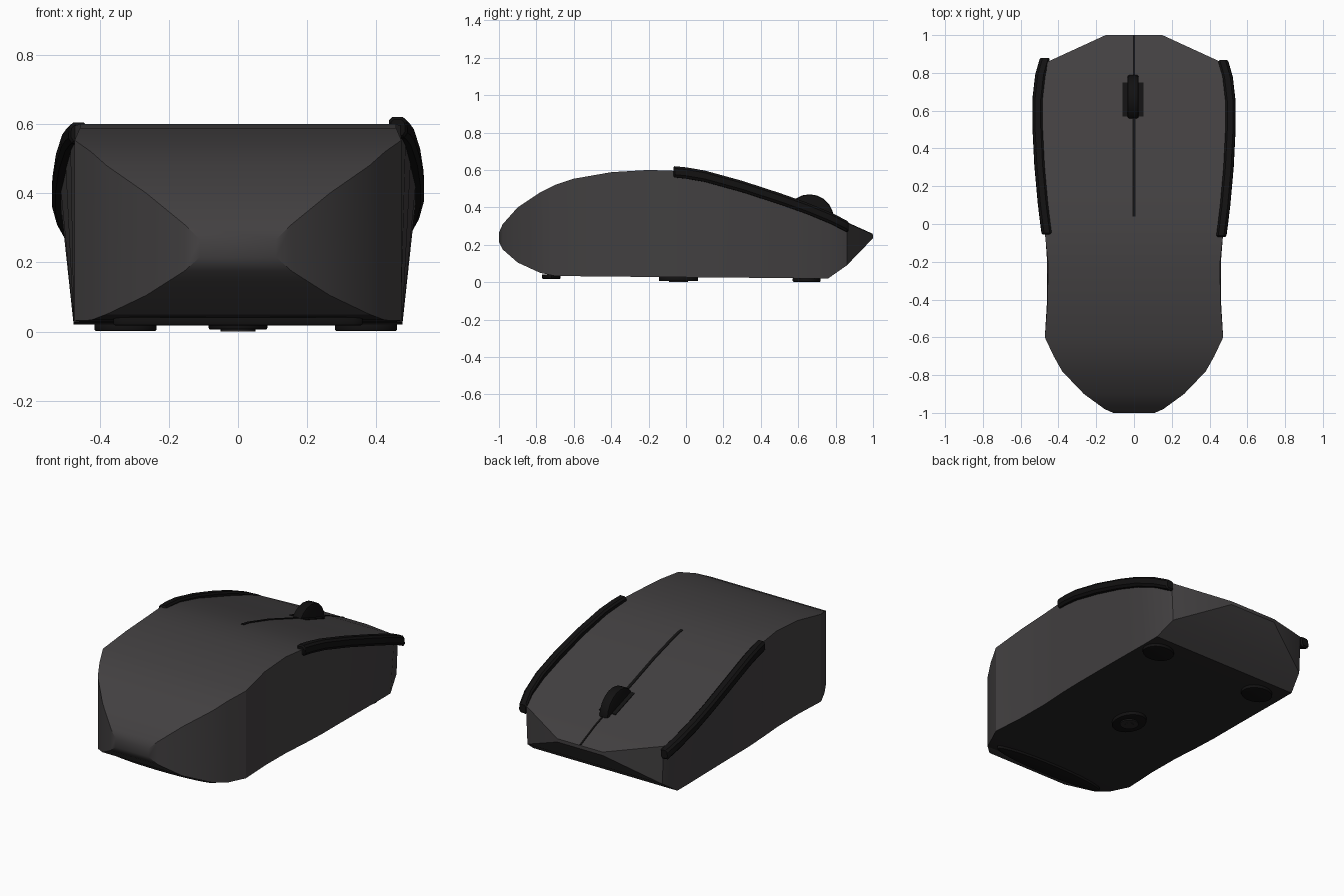
import bpy, bmesh, math
from mathutils import Matrix

if "Cube" in bpy.data.objects:
    bpy.data.objects.remove(bpy.data.objects["Cube"])


def material(name, c):
    m = bpy.data.materials.new(name)
    m.diffuse_color = (c, c * 0.93, c * 0.96, 1)
    m.use_nodes = True
    m.node_tree.nodes["Principled BSDF"].inputs["Base Color"].default_value = m.diffuse_color
    return m


SHELL = material("charcoal", 0.055)
BASE = material("dark_base", 0.02)
BLACK = material("black", 0.006)


def finish(name, bm, mat, angle=28):
    bmesh.ops.recalc_face_normals(bm, faces=bm.faces)
    me = bpy.data.meshes.new(name)
    bm.to_mesh(me)
    bm.free()
    ob = bpy.data.objects.new(name, me)
    bpy.context.collection.objects.link(ob)
    me.materials.append(mat)
    bpy.ops.object.select_all(action='DESELECT')
    ob.select_set(True)
    bpy.context.view_layer.objects.active = ob
    bpy.ops.object.shade_smooth_by_angle(angle=math.radians(angle))
    return ob


def loft(name, rings, mat):
    bm = bmesh.new()
    loops = [[bm.verts.new(p) for p in r] for r in rings]
    n = len(loops[0])
    for a, b in zip(loops, loops[1:]):
        for i in range(n):
            bm.faces.new((a[i], a[(i + 1) % n], b[(i + 1) % n], b[i]))
    bm.faces.new(loops[0])
    bm.faces.new(loops[-1])
    return finish(name, bm, mat)


def disc(name, loc, rx, ry, depth, mat, rot=None, bevel=0.0, sides=32):
    bm = bmesh.new()
    bmesh.ops.create_cone(bm, cap_ends=True, segments=sides, radius1=1, radius2=1,
                          depth=depth, matrix=Matrix.Diagonal((rx, ry, 1, 1)))
    if bevel:
        rim = [e for e in bm.edges if abs(e.verts[0].co.z - e.verts[1].co.z) < 1e-5]
        bmesh.ops.bevel(bm, geom=rim, offset=bevel, segments=2, affect='EDGES', profile=0.5)
    bm.transform(Matrix.Translation(loc) @ (rot or Matrix.Identity(4)))
    return finish(name, bm, mat)


# Shell stations: y, half width at base, half width at top, z base, z top
STATIONS = [
    (-1.0, .11, .11, .215, .265), (-.98, .155, .155, .175, .31), (-.9, .265, .265, .105, .40),
    (-.78, .38, .38, .05, .48), (-.7, .425, .425, .033, .52), (-.6, .472, .472, .032, .553),
    (-.4, .46, .457, .03, .588), (-.2, .46, .456, .028, .6), (-.05, .47, .472, .027, .595),
    (.1, .475, .485, .025, .568), (.3, .475, .5, .024, .51), (.5, .475, .515, .022, .44),
    (.65, .475, .515, .02, .39), (.76, .475, .5, .02, .353), (.86, .445, .455, .09, .318),
    (1.0, .15, .15, .235, .255)]


def top_z(y):
    for a, b in zip(STATIONS, STATIONS[1:]):
        if y <= b[0]:
            return a[4] + (b[4] - a[4]) * (y - a[0]) / (b[0] - a[0])
    return STATIONS[-1][4]


# Shell with a darker underside
shell = loft("shell", [[(-b, y, z0), (b, y, z0), (t, y, z1), (-t, y, z1)]
                       for y, b, t, z0, z1 in STATIONS], SHELL)
shell.data.materials.append(BASE)
for f in shell.data.polygons:
    if f.normal.z < -0.95:
        f.material_index = 1

# Grip strips along both upper edges
PATH = [(-.06, .462, .588), (.0, .47, .582), (.1, .482, .565), (.3, .5, .51), (.5, .51, .445),
        (.65, .51, .392), (.78, .495, .338), (.86, .472, .297)]
SECTION = [(-.026, -.02), (-.016, -.032), (.018, -.03), (.028, -.015),
           (.026, .018), (.014, .03), (-.016, .03), (-.026, .02)]
for side, name, dy, dz in ((1, "right_grip_strip", 0, .002), (-1, "left_grip_strip", .012, -.014)):
    path = ([(PATH[0][0] - .008,) + PATH[0][1:] + (.75,)] + [p + (1,) for p in PATH]
            + [(PATH[-1][0] + .008,) + PATH[-1][1:] + (.75,)])
    loft(name, [[(side * (x + k * dx), y + dy, z + dz + k * h) for dx, h in SECTION]
                for y, x, z, k in path], BLACK)

# Seam between the two buttons, in front of and behind the wheel
for name, y0, y1, w in (("rear_button_seam", .04, .56, .009), ("front_button_seam", .74, .998, .005)):
    ys = sorted([y0, y1] + [s[0] for s in STATIONS if y0 < s[0] < y1])
    loft(name, [[(-w, y, top_z(y) - .01), (w, y, top_z(y) - .01),
                 (w, y, top_z(y) + .003), (-w, y, top_z(y) + .003)] for y in ys], BLACK)

# Scroll wheel and its well
across = Matrix.Rotation(math.pi / 2, 4, 'Y')
disc("scroll_wheel", (-.005, .66, .34), .13, .13, .06, BLACK, across, .012, 20)
loft("wheel_well", [[(-.06, y, top_z(y) - .03), (.05, y, top_z(y) - .03),
                     (.05, y, top_z(y) + .004), (-.06, y, top_z(y) + .004)]
                    for y in (.57, .65, .75)], BLACK)

# Feet and sensor ring underneath
disc("left_front_foot", (-.325, .645, .013), .09, .075, .022, BLACK, bevel=.005)
disc("right_front_foot", (.37, .645, .013), .09, .075, .022, BLACK, bevel=.005)
disc("rear_foot", (0, -.72, .03), .36, .05, .024, BLACK, bevel=.005)
disc("sensor_plate", (0, -.04, .018), .085, .105, .024, BLACK, bevel=.005)
for name, r, z in (("sensor_ring", .05, .004), ("sensor_lens", .022, .003)):
    disc(name, (0, -.04, z), r, r, .006, BASE)
